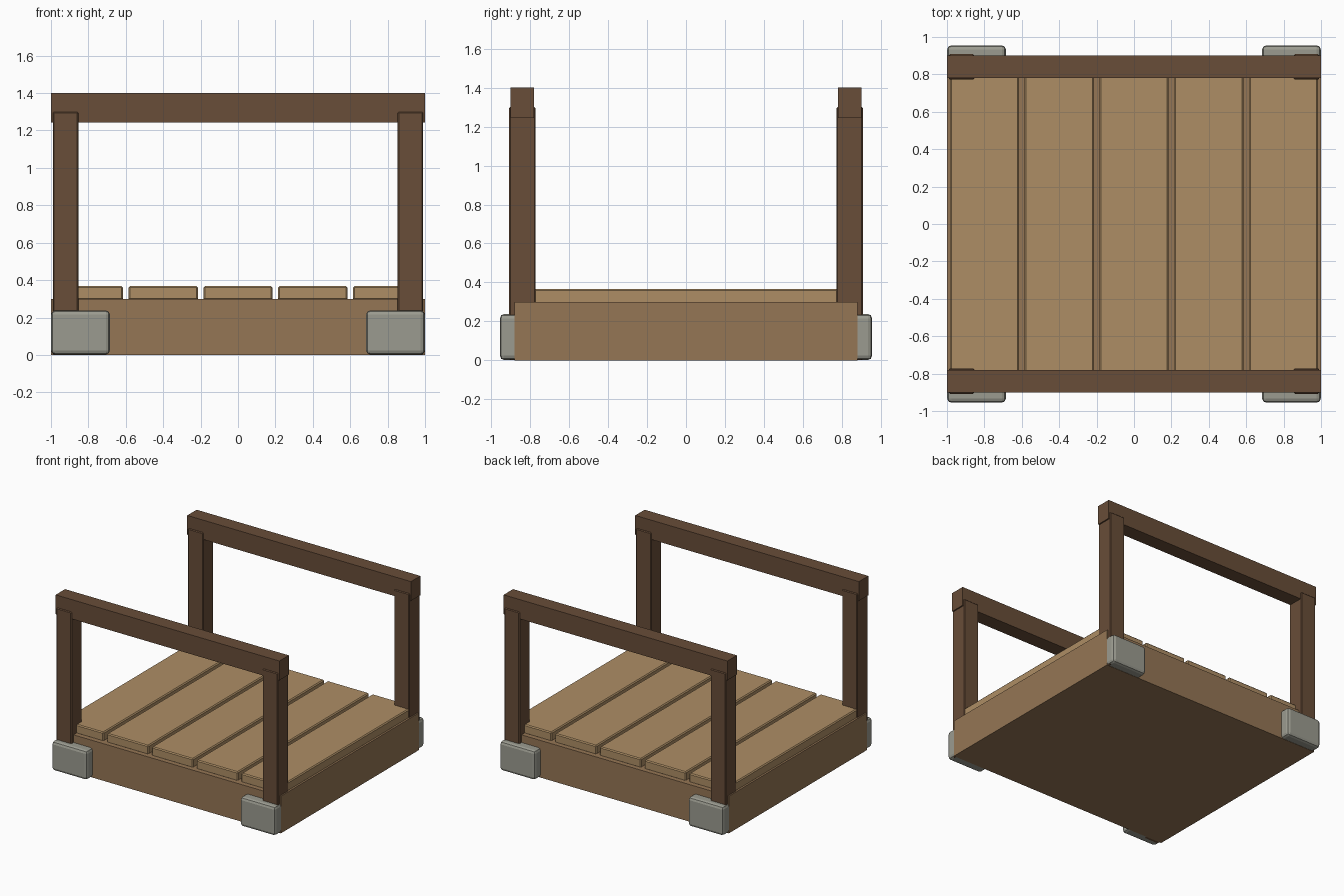
import bpy

if "Cube" in bpy.data.objects:
    bpy.data.objects.remove(bpy.data.objects["Cube"])


def material(name, rgb):
    m = bpy.data.materials.new(name)
    m.diffuse_color = (*rgb, 1)
    m.use_nodes = True
    m.node_tree.nodes["Principled BSDF"].inputs["Base Color"].default_value = m.diffuse_color
    return m


FRAME = material("frame_wood", (0.30, 0.18, 0.09))
PLANK = material("plank_wood", (0.42, 0.27, 0.13))
DARK = material("dark_wood", (0.14, 0.075, 0.04))
STONE = material("pale_grey", (0.33, 0.33, 0.28))


def box(name, lo, hi, mat, bevel=0, segments=1):
    """Box from its low and high corners, with optional rounded edges."""
    bpy.ops.mesh.primitive_cube_add(size=1, location=[(a + b) / 2 for a, b in zip(lo, hi)])
    ob = bpy.context.object
    ob.name = name
    ob.scale = [b - a for a, b in zip(lo, hi)]
    bpy.ops.object.transform_apply(location=False, rotation=False, scale=True)
    ob.data.materials.append(mat)
    if bevel:
        mod = ob.modifiers.new("bevel", 'BEVEL')
        mod.width = bevel
        mod.segments = segments
    return ob


def centred(name, centre, size, *args):
    lo = [c - s / 2 for c, s in zip(centre, size)]
    hi = [c + s / 2 for c, s in zip(centre, size)]
    return box(name, lo, hi, *args)


# Platform body
box("base", (-1, -0.88, 0), (1, 0.88, 0.3), FRAME)

# Deck planks running front to back
for i in range(5):
    centred(f"deck_plank_{i + 1}", (-0.8 + 0.4 * i, 0, 0.33), (0.37, 1.68, 0.075), PLANK, 0.008)

# Skids through the base, showing as rounded blocks at front and back
for side, x in (("left", -0.842), ("right", 0.842)):
    centred(f"skid_{side}", (x, 0, 0.12), (0.314, 1.91, 0.236), STONE, 0.022, 2)

# Corner posts and top rails
for end, y in (("front", -0.84), ("back", 0.84)):
    for side, x in (("left", -0.922), ("right", 0.922)):
        centred(f"post_{end}_{side}", (x, y, 0.651), (0.136, 0.136, 1.298), DARK, 0.006)
    centred(f"rail_{end}", (0, y, 1.322), (2, 0.12, 0.156), DARK)
